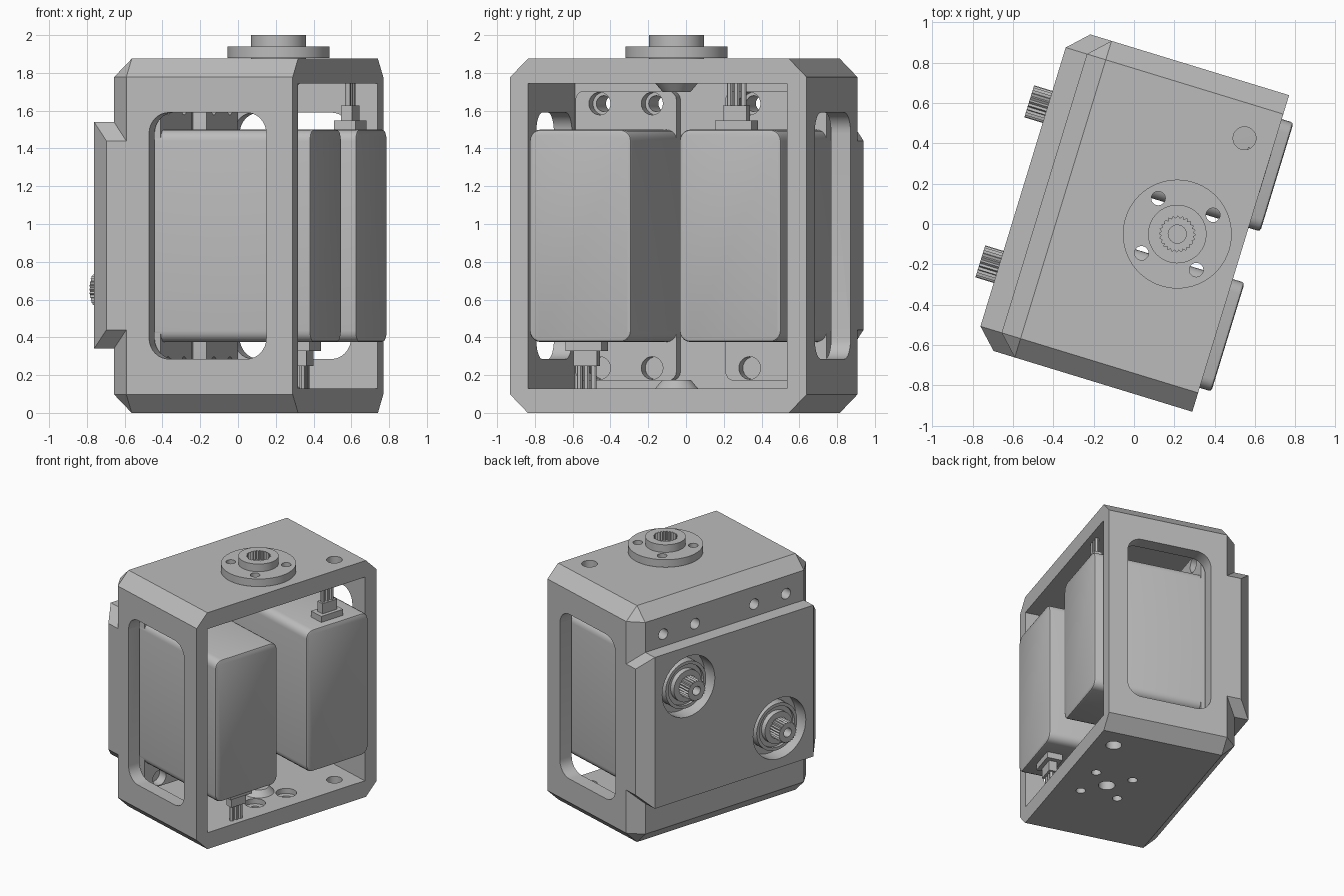
import bpy, bmesh
from math import radians, atan2, pi
from mathutils import Matrix, Vector

if "Cube" in bpy.data.objects:
    bpy.data.objects.remove(bpy.data.objects["Cube"], do_unlink=True)

TURN = radians(-17)      # whole assembly is turned about z
H = 1.875                # housing height
V0, V1 = -0.806, 0.836   # housing ends along its length
SERVOS = ((-0.40, -1, "front"), (0.43, 1, "back"))
HORN = (0.22, 0.015)

grey = bpy.data.materials.new("plain_grey")
grey.use_nodes = True
grey.diffuse_color = (0.5, 0.5, 0.5, 1)
grey.node_tree.nodes["Principled BSDF"].inputs["Base Color"].default_value = (0.5, 0.5, 0.5, 1)


def finish(bm, name):
    bmesh.ops.recalc_face_normals(bm, faces=bm.faces)
    mesh = bpy.data.meshes.new(name)
    bm.to_mesh(mesh)
    bm.free()
    mesh.materials.append(grey)
    ob = bpy.data.objects.new(name, mesh)
    ob.rotation_euler.z = TURN
    bpy.context.collection.objects.link(ob)
    return ob


def block(lo, hi, name, round_x=0, steps=4, lip=0):
    """Box between two corners; optionally round the edges along x and soften the +x rim."""
    lo, hi = Vector(lo), Vector(hi)
    bm = bmesh.new()
    bmesh.ops.create_cube(bm, size=1)
    for v in bm.verts:
        v.co = Vector((c + 0.5) * (b - a) + a for c, a, b in zip(v.co, lo, hi))
    if round_x:
        edges = [e for e in bm.edges if abs(e.verts[0].co.x - e.verts[1].co.x) > 1e-4]
        bmesh.ops.bevel(bm, geom=edges, offset=round_x, segments=steps, profile=0.5, affect='EDGES')
    if lip:
        edges = [e for e in bm.edges if all(v.co.x > hi.x - 1e-4 for v in e.verts)]
        bmesh.ops.bevel(bm, geom=edges, offset=lip, segments=2, profile=0.5, affect='EDGES')
    return finish(bm, name)


def rod(axis, r, a, b, centre, name, r2=None, sides=32, tooth=0):
    """Cylinder, cone or toothed shaft from a to b along x or z."""
    bm = bmesh.new()
    bmesh.ops.create_cone(bm, cap_ends=True, segments=sides, radius1=r,
                          radius2=r if r2 is None else r2, depth=b - a)
    for v in bm.verts:
        step = round(atan2(v.co.y, v.co.x) / (2 * pi / sides))
        if tooth and step % 2:
            v.co.x *= tooth
            v.co.y *= tooth
    mid = (a + b) / 2
    if axis == 'x':
        m = Matrix.Translation((mid, *centre)) @ Matrix.Rotation(pi / 2, 4, 'Y')
    else:
        m = Matrix.Translation((*centre, mid))
    bm.transform(m)
    return finish(bm, name)


def combine(ob, others, op='DIFFERENCE'):
    for other in others:
        other.hide_render = True
        mod = ob.modifiers.new("cut", 'BOOLEAN')
        mod.operation, mod.solver, mod.object = op, 'EXACT', other
        bpy.context.view_layer.objects.active = ob
        bpy.ops.object.modifier_apply(modifier=mod.name)
        bpy.data.objects.remove(other, do_unlink=True)
    return ob


# Housing: box chamfered on every edge except those of the open face
bm = bmesh.new()
bmesh.ops.create_cube(bm, size=1)
for v in bm.verts:
    v.co = ((-0.47, 0.549)[v.co.x > 0], (V0, V1)[v.co.y > 0], (0, H)[v.co.z > 0])
edges = [e for e in bm.edges if any(v.co.x < 0 for v in e.verts)]
bmesh.ops.bevel(bm, geom=edges, offset=0.098, segments=1, affect='EDGES')
housing = finish(bm, "housing")

# Raised panel wrapped round the closed face
bm = bmesh.new()
for y, inset in ((V0, 0.098), (V1, -0.098)):
    for z, dz in ((0.34, 0.1), (1.54, -0.1)):
        for x in (-0.58, -0.33):
            bm.verts.new((x, y + inset, z))
        for x in (-0.482, -0.33):
            bm.verts.new((x, y, z + dz))
bmesh.ops.convex_hull(bm, input=bm.verts)
bmesh.ops.dissolve_limit(bm, angle_limit=0.02, verts=bm.verts, edges=bm.edges)
panel = finish(bm, "panel")

# Cavity and side windows
cavity = block((-0.295, V0 + 0.1, 0.13), (0.8, V1 - 0.108, 1.745), "cavity")
combine(housing, [panel], 'UNION')
combine(housing, [cavity])
bm = bmesh.new()
bmesh.ops.create_cube(bm, size=1)
for v in bm.verts:
    v.co = ((-0.246, 0.403)[v.co.x > 0], v.co.y * 3, (0.285, 1.59)[v.co.z > 0])
edges = [e for e in bm.edges if abs(e.verts[0].co.y - e.verts[1].co.y) > 1]
bmesh.ops.bevel(bm, geom=edges, offset=0.11, segments=8, profile=0.5, affect='EDGES')
combine(housing, [finish(bm, "window")])

# Bearing cones inside the top and bottom plates
combine(housing, [rod('z', 0.13, 0.11, 0.175, HORN, "cone", 0.075),
                  rod('z', 0.075, 1.7, 1.765, HORN, "cone", 0.13)], 'UNION')

# Drilled holes in the plates
cuts = [rod('z', 0.06, -0.1, 0.1, HORN, "hole"),
        rod('z', 0.057, -0.1, 2.1, (0.40, 0.567), "hole")]
for sx in (-1, 1):
    for sy in (-1, 1):
        c = (HORN[0] + sx * 0.142, HORN[1] + sy * 0.142)
        cuts += [rod('z', 0.035, -0.1, 2.1, c, "hole", sides=20),
                 rod('z', 0.075, 0.09, 0.16, c, "hole"),
                 rod('z', 0.075, 1.71, 1.785, c, "hole")]

# Shaft recesses and mounting holes in the closed face
for cy, s, _ in SERVOS:
    cuts.append(rod('x', 0.24, -0.7, -0.46, (cy, H / 2 + s * 0.285), "recess", sides=48))
    cuts += [rod('x', 0.042, -0.7, -0.2, (cy + dy, H / 2 + dz), "hole", sides=20)
             for dy in (-0.145, 0.145) for dz in (-0.7, 0.7)]
combine(housing, cuts)

# Two servos, one upside down relative to the other
for cy, s, tag in SERVOS:
    mid = H / 2
    block((-0.44, cy - 0.282, 0.375), (0.61, cy + 0.282, 1.5), tag + "_servo_body", 0.06, 5, 0.015)

    flange = block((-0.294, cy - 0.28, 0.17), (-0.22, cy + 0.28, 1.705),
                   tag + "_servo_flange", 0.05)
    combine(flange, [rod('x', 0.06, -0.4, -0.1, (cy + dy, mid + dz), "hole", sides=24)
                     for dy in (-0.145, 0.145) for dz in (-0.7, 0.7)])

    # Output shaft with stepped boss
    c = (cy, mid + s * 0.285)
    boss = rod('x', 0.185, -0.55, -0.44, c, tag + "_boss", sides=48)
    combine(boss, [rod('x', 0.16, -0.6, -0.53, c, "step", sides=48)])
    rod('x', 0.125, -0.57, -0.45, c, tag + "_collar", sides=40)
    shaft = rod('x', 0.083, -0.675, -0.5, c, tag + "_shaft", sides=48, tooth=0.88)
    combine(shaft, [rod('x', 0.035, -0.8, -0.6, c, "bore", sides=20)])

    # Cable plug and wires leaving the end of the case
    def span(a, b):
        return sorted((mid + s * a, mid + s * b))
    for hx, hy, a, b, part in ((0.06, 0.1, 0.54, 0.61, "plug_base"),
                               (0.03, 0.065, 0.6, 0.69, "plug")):
        z0, z1 = span(a, b)
        block((0.49 - hx, cy - hy, z0), (0.49 + hx, cy + hy, z1), tag + "_" + part)
    for i in (-1, 0, 1):
        z0, z1 = span(0.68, 0.808)
        rod('z', 0.016, z0, z1, (0.49, cy + i * 0.038), tag + "_wire", sides=12)

# Output horn on the top plate
horn = rod('z', 0.27, 1.88, 1.94, HORN, "horn_disc", sides=64)
combine(horn, [rod('z', 0.145, 1.865, 2.0, HORN, "hub", sides=48)], 'UNION')
cuts = [rod('z', 0.035, 1.8, 2.1, (HORN[0] + sx * 0.142, HORN[1] + sy * 0.142), "hole", sides=20)
        for sx in (-1, 1) for sy in (-1, 1)]
cuts.append(rod('z', 0.09, 1.93, 2.1, HORN, "socket", sides=48, tooth=0.86))
cuts.append(rod('z', 0.045, 1.9, 2.1, HORN, "bore", sides=24))
combine(horn, cuts)

# Keep sharp edges while smoothing round surfaces
bpy.ops.object.select_all(action='DESELECT')
for ob in bpy.context.collection.objects:
    if ob.type == 'MESH' and ob.data.materials and ob.data.materials[0] == grey:
        ob.select_set(True)
        bpy.context.view_layer.objects.active = ob
bpy.ops.object.shade_smooth_by_angle(angle=radians(30))
